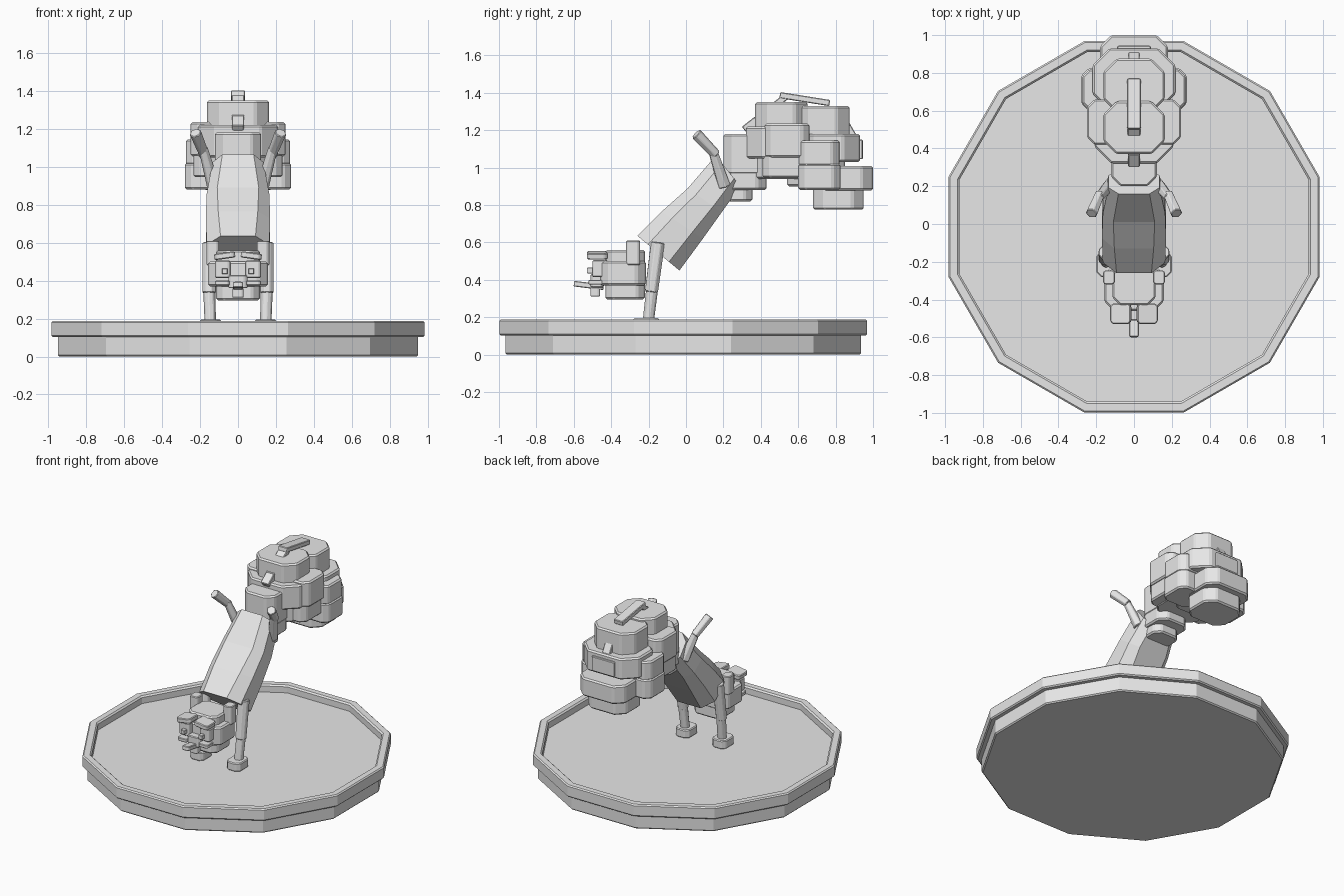
import bpy
import bmesh
import math
from mathutils import Vector, Matrix

cube = bpy.data.objects.get("Cube")
if cube:
    bpy.data.objects.remove(cube, do_unlink=True)

grey = bpy.data.materials.new("plain_grey")
grey.use_nodes = True
grey.diffuse_color = (0.8, 0.8, 0.8, 1)
grey.node_tree.nodes["Principled BSDF"].inputs["Base Color"].default_value = (0.8, 0.8, 0.8, 1)


def loft(name, rings, bevel=0.0):
    """Skin a stack of equal-length rings and cap both ends."""
    bm = bmesh.new()
    rows = [[bm.verts.new(p) for p in ring] for ring in rings]
    for a, b in zip(rows, rows[1:]):
        for i in range(len(a)):
            j = (i + 1) % len(a)
            bm.faces.new((a[i], a[j], b[j], b[i]))
    bm.faces.new(rows[0][::-1])
    bm.faces.new(rows[-1])
    bmesh.ops.recalc_face_normals(bm, faces=bm.faces)
    mesh = bpy.data.meshes.new(name)
    bm.to_mesh(mesh)
    bm.free()
    mesh.materials.append(grey)
    obj = bpy.data.objects.new(name, mesh)
    bpy.context.collection.objects.link(obj)
    if bevel:
        mod = obj.modifiers.new("soft_edges", "BEVEL")
        mod.width = bevel
        mod.segments = 1
    return obj


def octagon(hx, hy, cut):
    """Rectangle outline with its four corners cut off."""
    return [(hx, -hy + cut), (hx, hy - cut), (hx - cut, hy), (-hx + cut, hy),
            (-hx, hy - cut), (-hx, -hy + cut), (-hx + cut, -hy), (hx - cut, -hy)]


def block(name, x, y, z, cut=0.06, bevel=0.01, tilt=0, turn=0):
    """Corner-cut box from its x, y and z ranges."""
    mid = Vector(((x[0] + x[1]) / 2, (y[0] + y[1]) / 2, (z[0] + z[1]) / 2))
    h = (z[1] - z[0]) / 2
    plan = octagon((x[1] - x[0]) / 2, (y[1] - y[0]) / 2, cut)
    obj = loft(name, [[(px, py, s) for px, py in plan] for s in (-h, h)], bevel)
    obj.matrix_world = (Matrix.Translation(mid) @ Matrix.Rotation(math.radians(turn), 4, "Y")
                        @ Matrix.Rotation(math.radians(tilt), 4, "X"))
    return obj


def centred(name, half, y, z, **kw):
    return block(name, (-half, half), y, z, **kw)


def limb(name, a, b, ra, rb, sides=6):
    """Tapered faceted rod between two points."""
    a, b = Vector(a), Vector(b)
    turn = (b - a).to_track_quat("Z", "Y")
    rings = []
    for p, r in ((a, ra), (b, rb)):
        rings.append([p + turn @ Vector((r * math.cos(t), r * math.sin(t), 0))
                      for t in (math.tau * (i + 0.5) / sides for i in range(sides))])
    return loft(name, rings, 0.004)


# Twelve-sided display base with stepped foot and raised rim
def dodecagon(apothem, z):
    r = apothem / math.cos(math.pi / 12)
    return [(r * math.cos(t), r * math.sin(t) - 0.015, z)
            for t in (math.tau * (i + 0.5) / 12 for i in range(12))]


base_profile = [(0.942, 0), (0.95, 0.008), (0.95, 0.102), (0.975, 0.102), (0.983, 0.11),
                (0.983, 0.18), (0.975, 0.188), (0.935, 0.188), (0.925, 0.178), (0.925, 0.135)]
loft("display_base", [dodecagon(r, z) for r, z in base_profile])

# Torso: front point, back point (y, z) and half width of each section
sections = [((-0.26, 0.635), (-0.035, 0.45), 0.165), ((-0.13, 0.765), (0.09, 0.62), 0.17),
            ((0.01, 0.89), (0.19, 0.76), 0.165), ((0.16, 1.065), (0.29, 0.9), 0.135)]
rings = []
for front, back, half in sections:
    f, b = Vector((0, *front)), Vector((0, *back))
    axis = (b - f).normalized()
    depth = (b - f).length / 2
    rings.append([(f + b) / 2 + Vector((px, 0, 0)) + axis * py
                  for px, py in octagon(half, depth, min(half, depth) * 0.5)])
loft("torso", rings)

# Head
centred("head_core", 0.115, (-0.43, -0.22), (0.295, 0.56), cut=0.04)
centred("head_cheeks", 0.158, (-0.46, -0.215), (0.37, 0.5), cut=0.05)
centred("muzzle", 0.05, (-0.51, -0.44), (0.36, 0.43), cut=0.015, bevel=0.005)
centred("nose", 0.026, (-0.6, -0.44), (0.355, 0.385), cut=0.008, bevel=0.004, tilt=-7)
centred("chin", 0.03, (-0.51, -0.46), (0.31, 0.36), cut=0.008, bevel=0.004)

# Paired head parts and limbs
for side, s in (("left", 1), ("right", -1)):
    def pair(name, x, y, z, **kw):
        return block(f"{side}_{name}", sorted((s * x[0], s * x[1])), y, z, **kw)

    def rod(name, a, b, ra, rb, sides=6):
        return limb(f"{side}_{name}", (s * a[0], *a[1:]), (s * b[0], *b[1:]), ra, rb, sides)

    pair("ear", (0.1, 0.165), (-0.32, -0.245), (0.48, 0.61), cut=0.012, bevel=0.005)
    pair("eye_socket", (0.04, 0.12), (-0.5, -0.42), (0.415, 0.505), cut=0.01, bevel=0.005)
    pair("eye", (0.055, 0.085), (-0.53, -0.48), (0.435, 0.465), cut=0.004, bevel=0.003)
    pair("brow", (0.015, 0.125), (-0.53, -0.42), (0.515, 0.548), cut=0.015, bevel=0.005,
         turn=s * 8)
    pair("whisker_pad", (0.045, 0.12), (-0.52, -0.44), (0.375, 0.4), cut=0.01, bevel=0.004)
    rod("upper_arm", (0.15, -0.15, 0.6), (0.152, -0.185, 0.335), 0.04, 0.037, 8)
    rod("lower_arm", (0.152, -0.18, 0.36), (0.145, -0.205, 0.15), 0.033, 0.031, 8)
    pair("hand", (0.09, 0.2), (-0.28, -0.145), (0.135, 0.195), cut=0.025, bevel=0.006)
    rod("hind_leg", (0.13, 0.205, 0.9), (0.185, 0.14, 1.1), 0.036, 0.026)
    rod("hind_foot", (0.18, 0.16, 1.07), (0.225, 0.055, 1.18), 0.028, 0.033)

    # Side tufts of the tail
    pair("front_tuft", (0.06, 0.25), (0.42, 0.66), (1.055, 1.235), cut=0.04)
    pair("front_low_tuft", (0.06, 0.235), (0.41, 0.66), (0.945, 1.07), cut=0.04)
    pair("rear_tuft", (0.06, 0.275), (0.6, 0.82), (1.01, 1.145), cut=0.04)
    pair("rear_low_tuft", (0.06, 0.28), (0.6, 0.825), (0.88, 1.02), cut=0.04)

# Bushy tail, from its root over to its drooping tip
centred("tail_root_low", 0.1, (0.2, 0.355), (0.82, 0.9), cut=0.04)
centred("tail_root", 0.12, (0.2, 0.43), (0.88, 0.98), cut=0.05)
centred("tail_rise", 0.122, (0.2, 0.5), (0.965, 1.18), cut=0.05)
centred("tail_front", 0.21, (0.32, 0.7), (1.05, 1.22), cut=0.09)
centred("tail_front_low", 0.17, (0.36, 0.68), (0.94, 1.08), cut=0.07)
centred("tail_inner", 0.16, (0.54, 0.85), (0.9, 1.2), cut=0.07)
centred("tail_crown", 0.163, (0.37, 0.65), (1.17, 1.35), cut=0.07)
centred("tail_crown_rear", 0.163, (0.59, 0.875), (1.15, 1.33), cut=0.07)
centred("tail_back", 0.22, (0.6, 0.93), (1.03, 1.18), cut=0.09)
centred("tail_droop", 0.18, (0.7, 1.0), (0.878, 1.008), cut=0.06)
centred("tail_tip", 0.155, (0.68, 0.95), (0.775, 0.89), cut=0.06)

# Raised stripe running over the tail
centred("stripe_top", 0.036, (0.5, 0.77), (1.35, 1.383), cut=0.006, bevel=0.005, tilt=-9)
centred("stripe_front", 0.034, (0.35, 0.56), (1.3, 1.335), cut=0.006, bevel=0.005, tilt=38)
centred("stripe_low", 0.032, (0.305, 0.39), (1.2, 1.25), cut=0.006, bevel=0.005, tilt=38)
centred("stripe_rear", 0.03, (0.83, 0.92), (1.185, 1.22), cut=0.006, bevel=0.005, tilt=-60)
centred("stripe_back", 0.09, (0.92, 0.945), (1.045, 1.15), cut=0.006, bevel=0.004)
